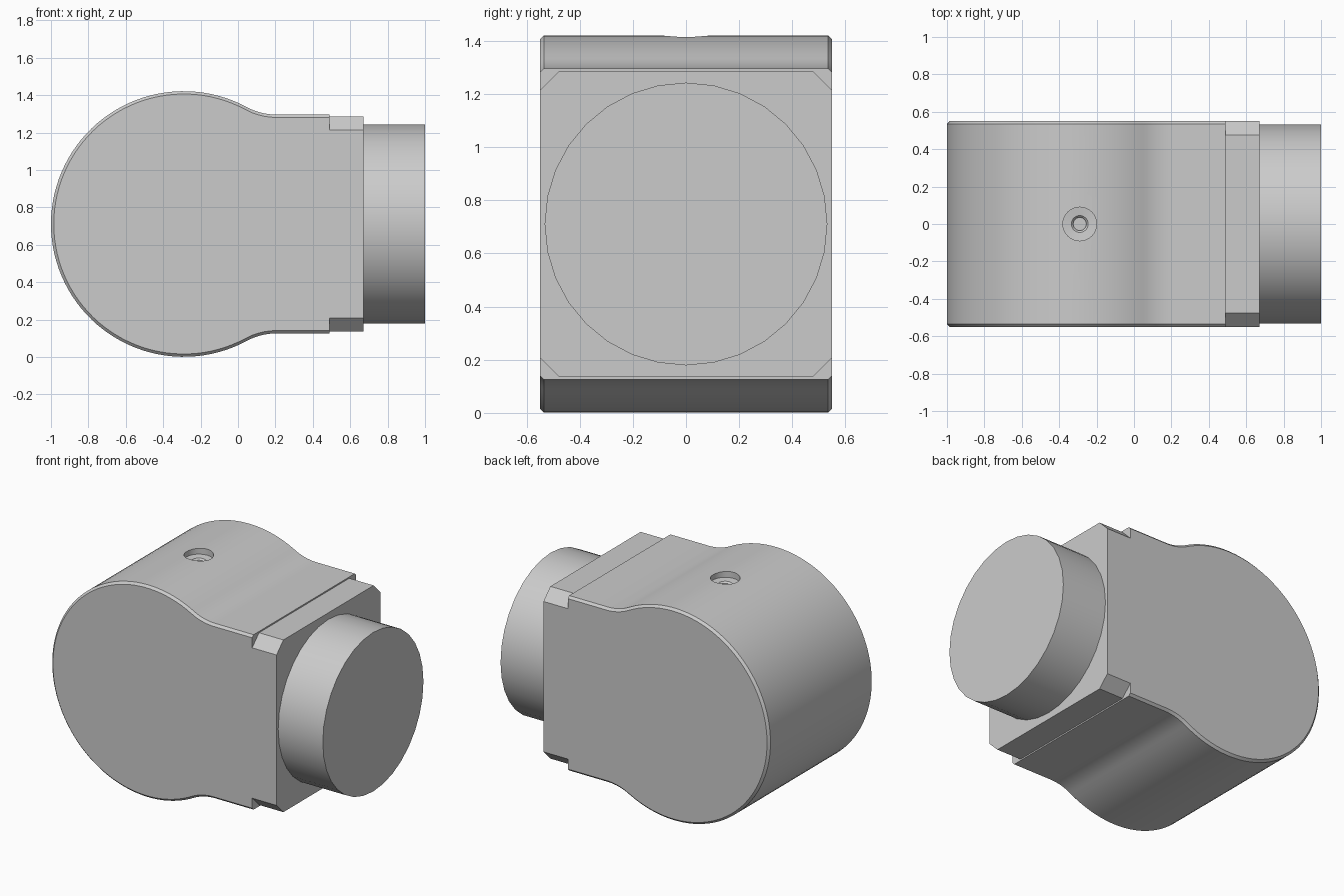
import bpy, bmesh, math

if "Cube" in bpy.data.objects:
    bpy.data.objects.remove(bpy.data.objects["Cube"])

CX, CZ = -0.29, 0.711       # centre of the round end
R, FILLET, NECK = 0.71, 0.33, 0.585
SHOULDER, COLLAR, TIP = 0.49, 0.67, 1.0
HALF_Y, BEVEL = 0.55, 0.015


def loft(name, rings):
    """Skin a list of equal-length closed rings and cap both ends."""
    bm = bmesh.new()
    loops = [[bm.verts.new(p) for p in ring] for ring in rings]
    n = len(loops[0])
    for a, b in zip(loops, loops[1:]):
        for i in range(n):
            j = (i + 1) % n
            bm.faces.new((a[i], a[j], b[j], b[i]))
    bm.faces.new(loops[0])
    bm.faces.new(loops[-1])
    bmesh.ops.recalc_face_normals(bm, faces=bm.faces)
    mesh = bpy.data.meshes.new(name)
    bm.to_mesh(mesh)
    bm.free()
    ob = bpy.data.objects.new(name, mesh)
    bpy.context.collection.objects.link(ob)
    return ob


def activate(ob):
    bpy.ops.object.select_all(action='DESELECT')
    ob.select_set(True)
    bpy.context.view_layer.objects.active = ob


def smooth(ob):
    activate(ob)
    bpy.ops.object.shade_smooth_by_angle(angle=math.radians(25))


def body_profile(d):
    """Keyhole outline in x/z, shrunk inwards by d."""
    reach = math.sqrt((R + FILLET) ** 2 - (NECK + FILLET) ** 2)
    ang = math.atan2(NECK + FILLET, reach)
    top = [(SHOULDER, NECK - d)]
    for i in range(9):          # concave blend
        a = -math.pi / 2 + (ang - math.pi / 2) * i / 8
        top.append((CX + reach + (FILLET + d) * math.cos(a),
                    NECK + FILLET + (FILLET + d) * math.sin(a)))
    for i in range(1, 37):      # upper half of the round end
        a = ang + (math.pi - ang) * i / 36
        top.append((CX + (R - d) * math.cos(a), (R - d) * math.sin(a)))
    return top + [(x, -z) for x, z in reversed(top[:-1])]


def circle(r, n):
    return [(r * math.cos(2 * math.pi * i / n), r * math.sin(2 * math.pi * i / n))
            for i in range(n)]


# Keyhole-shaped main body with bevelled side edges
body = loft("main_body", [[(x, y, CZ + z) for x, z in body_profile(d)]
                          for y, d in ((-HALF_Y, BEVEL), (-HALF_Y + BEVEL, 0),
                                       (HALF_Y - BEVEL, 0), (HALF_Y, BEVEL))])

# Stepped screw hole in the top
hole = loft("hole_cutter", [[(CX + x, y, z) for x, y in circle(r, 32)]
                            for z, r in ((1.34, 0.035), (1.365, 0.035), (1.375, 0.045),
                                         (1.38, 0.09), (1.5, 0.09))])
hole.hide_render = True
mod = body.modifiers.new("screw_hole", 'BOOLEAN')
mod.operation, mod.solver, mod.object = 'DIFFERENCE', 'EXACT', hole
activate(body)
bpy.ops.object.modifier_apply(modifier=mod.name)
bpy.data.objects.remove(hole)
smooth(body)

# Square collar with chamfered corners
h, c = 0.576, 0.073
quarter = [(HALF_Y, h - c), (HALF_Y - c, h)]
half = quarter + [(-y, z) for y, z in reversed(quarter)]
outline = half + [(-y, -z) for y, z in half]
loft("collar", [[(x, y, CZ + z) for y, z in outline] for x in (SHOULDER, COLLAR)])

# Round spigot
smooth(loft("spigot", [[(x, y, CZ + z) for y, z in circle(0.532, 32)]
                       for x in (COLLAR, TIP)]))
